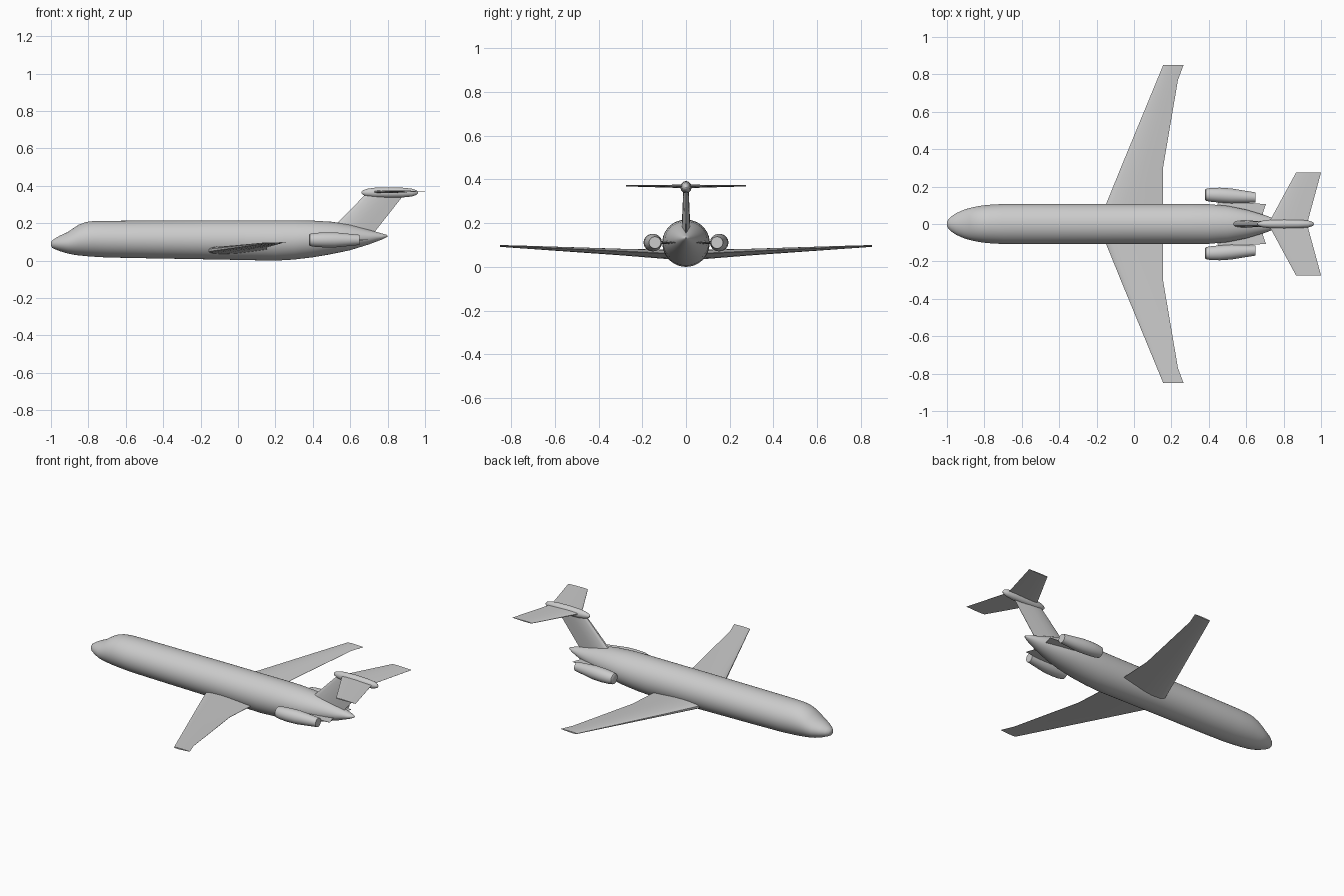
import bpy, bmesh, math
from mathutils import Vector

if "Cube" in bpy.data.objects:
    bpy.data.objects.remove(bpy.data.objects["Cube"])

grey = bpy.data.materials.new("light_grey")
grey.diffuse_color = (0.6, 0.6, 0.6, 1)
grey.use_nodes = True
grey.node_tree.nodes["Principled BSDF"].inputs["Base Color"].default_value = grey.diffuse_color


def loft(name, rings, angle=40):
    """Skin a list of closed rings, cap both ends and shade smooth."""
    bm = bmesh.new()
    vs = [[bm.verts.new(p) for p in ring] for ring in rings]
    n = len(rings[0])
    for a, b in zip(vs, vs[1:]):
        for i in range(n):
            j = (i + 1) % n
            bm.faces.new((a[i], a[j], b[j], b[i]))
    bm.faces.new(vs[0])
    bm.faces.new(vs[-1])
    bmesh.ops.recalc_face_normals(bm, faces=bm.faces)
    me = bpy.data.meshes.new(name)
    bm.to_mesh(me)
    bm.free()
    me.materials.append(grey)
    ob = bpy.data.objects.new(name, me)
    bpy.context.collection.objects.link(ob)
    bpy.ops.object.select_all(action='DESELECT')
    ob.select_set(True)
    bpy.context.view_layer.objects.active = ob
    bpy.ops.object.shade_smooth_by_angle(angle=math.radians(angle))
    return ob


def oval(x, y, z, ry, rz, n=32):
    return [Vector((x, y + ry * math.cos(t), z + rz * math.sin(t)))
            for t in (2 * math.pi * i / n for i in range(n))]


def foil(lead, trail, thick, up):
    """Aerofoil ring from leading to trailing point, thickened along up."""
    lead, trail, up = Vector(lead), Vector(trail), Vector(up)
    prof = [(0.01, .3), (.04, .6), (.12, .85), (.3, 1), (.5, .88), (.75, .5), (1, .06)]
    side = [(u, t) for u, t in prof] + [(u, -t) for u, t in reversed(prof)]
    return [lead.lerp(trail, u) + up * t * thick for u, t in side]


# fuselage: x, bottom, top, half width
body = [(-1, .083, .097, .008), (-.995, .07, .107, .022), (-.98, .062, .118, .038),
        (-.95, .050, .135, .058), (-.91, .038, .153, .076), (-.88, .032, .174, .085),
        (-.85, .028, .193, .092), (-.81, .024, .207, .099), (-.77, .021, .212, .103),
        (-.7, .017, .213, .107), (-.5, .013, .214, .108), (-.1, .006, .216, .108),
        (.2, 0, .216, .108), (.3, .006, .216, .108), (.4, .018, .214, .106),
        (.5, .035, .208, .097), (.6, .056, .193, .077), (.7, .087, .165, .047),
        (.77, .113, .145, .022), (.795, .125, .138, .009), (.8, .129, .134, .003)]
loft("fuselage", [oval(x, 0, (b + t) / 2, w, (t - b) / 2, 48) for x, b, t, w in body])

# tail fin: z, leading x, trailing x, half thickness
fin = [(.13, .46, .712, .021), (.2, .528, .767, .019), (.36, .685, .893, .012)]
loft("tail_fin", [foil((a, 0, z), (b, 0, z), t, (0, 1, 0)) for z, a, b, t in fin])

# bullet fairing on top of the fin
bullet = [(.66, .004), (.668, .012), (.69, .020), (.73, .026), (.8, .028),
          (.88, .026), (.93, .021), (.955, .012), (.962, .003)]
loft("fin_bullet", [oval(x, 0, .364, r * .9, r) for x, r in bullet])

# wing stations: y, leading x, trailing x, leading z, trailing z, half thickness
wing = [(0, -.197, .155, .052, .058, .022), (.1, -.155, .155, .056, .062, .021),
        (.3, -.073, .155, .066, .072, .015), (.77, .122, .235, .091, .094, .006),
        (.85, .155, .265, .095, .097, .004)]
for s, label in ((1, "left"), (-1, "right")):
    loft(label + "_wing", [foil((a, s * y, za), (b, s * y, zb), t, (0, 0, 1))
                           for y, a, b, za, zb, t in wing])

    # tailplane half
    loft(label + "_tailplane", [foil((.715, 0, .368), (.925, 0, .368), .008, (0, 0, 1)),
                                foil((.865, s * .275, .371), (1, s * .275, .371), .003, (0, 0, 1))])

    # engine nacelle: x, centre y, radius
    pod = [(.38, .156, .027), (.384, .156, .032), (.41, .156, .037), (.46, .154, .040),
           (.52, .150, .040), (.58, .146, .034), (.65, .142, .027)]
    loft(label + "_engine", [oval(x, s * y, .111, r, r) for x, y, r in pod])

    # engine pylon plate
    loft(label + "_pylon", [foil((.43, 0, .111), (.685, 0, .111), .008, (0, 0, 1)),
                            foil((.43, s * .06, .111), (.69, s * .06, .111), .008, (0, 0, 1)),
                            foil((.45, s * .125, .111), (.705, s * .106, .111), .006, (0, 0, 1))])
